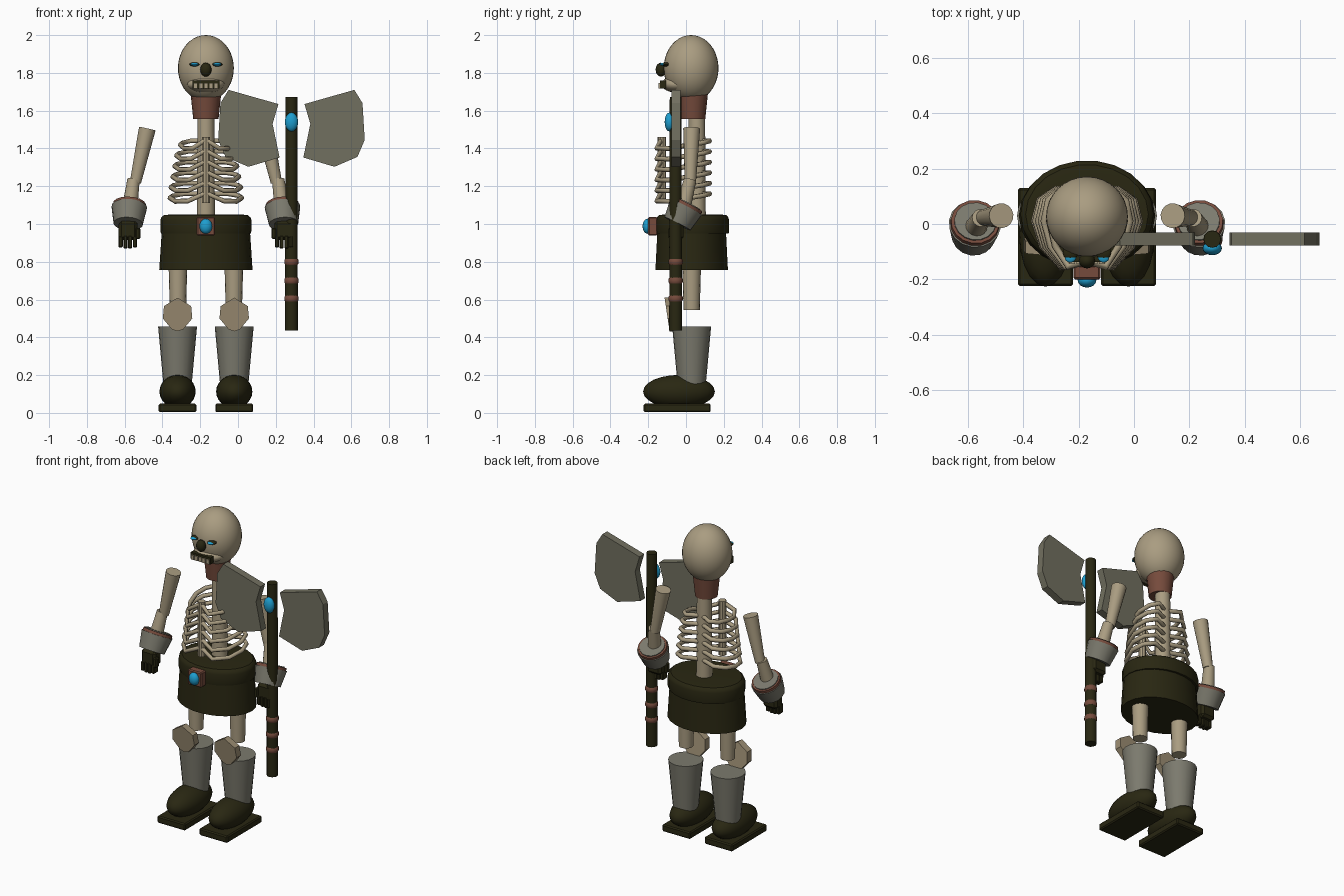
import bpy, bmesh, math
from mathutils import Vector, Matrix

if "Cube" in bpy.data.objects:
    bpy.data.objects.remove(bpy.data.objects["Cube"])

CX = -0.17  # body centre line


def mat(name, rgb):
    m = bpy.data.materials.new(name)
    m.diffuse_color = (*rgb, 1)
    m.use_nodes = True
    m.node_tree.nodes["Principled BSDF"].inputs["Base Color"].default_value = m.diffuse_color
    return m


BONE = mat("bone", (0.40, 0.335, 0.22))
KNEE = mat("worn bone", (0.34, 0.275, 0.175))
IRON = mat("iron", (0.20, 0.195, 0.155))
BLADE = mat("dull steel", (0.165, 0.16, 0.115))
DARK = mat("dark leather", (0.022, 0.02, 0.006))
BROWN = mat("brown leather", (0.18, 0.07, 0.045))
BLUE = mat("blue gem", (0.013, 0.34, 0.62))


def finish(name, bm, material, smooth=True):
    bmesh.ops.recalc_face_normals(bm, faces=bm.faces)
    me = bpy.data.meshes.new(name)
    bm.to_mesh(me)
    bm.free()
    ob = bpy.data.objects.new(name, me)
    bpy.context.collection.objects.link(ob)
    me.materials.append(material)
    if smooth:
        bpy.ops.object.select_all(action='DESELECT')
        bpy.context.view_layer.objects.active = ob
        ob.select_set(True)
        bpy.ops.object.shade_smooth_by_angle(angle=math.radians(35))
    return ob


def cone(name, p1, p2, r1, r2, material, sides=16):
    a, b = Vector(p1), Vector(p2)
    d = b - a
    m = Matrix.Translation((a + b) / 2) @ d.to_track_quat('Z', 'Y').to_matrix().to_4x4()
    bm = bmesh.new()
    bmesh.ops.create_cone(bm, cap_ends=True, segments=sides, radius1=r1, radius2=r2,
                          depth=d.length, matrix=m)
    return finish(name, bm, material)


def ball(name, c, r, material, u=24, v=16):
    bm = bmesh.new()
    bmesh.ops.create_uvsphere(bm, u_segments=u, v_segments=v, radius=1,
                              matrix=Matrix.Translation(c) @ Matrix.Diagonal((*r, 1)))
    return finish(name, bm, material)


def box(name, c, size, material, bevel=0.0):
    bm = bmesh.new()
    bmesh.ops.create_cube(bm, size=1, matrix=Matrix.Translation(c) @ Matrix.Diagonal((*size, 1)))
    if bevel:
        bmesh.ops.bevel(bm, geom=bm.edges[:], offset=bevel, segments=1, affect='EDGES')
    return finish(name, bm, material, False)


def plate(name, pts, y0, y1, material, lean=0.0, z_ref=0.0):
    """Extruded outline in the xz plane, optionally leaning in y with height."""
    bm = bmesh.new()
    rings = [[bm.verts.new((x, y + lean * (z - z_ref), z)) for x, z in pts] for y in (y0, y1)]
    bm.faces.new(rings[0])
    bm.faces.new(rings[1])
    n = len(pts)
    for i in range(n):
        j = (i + 1) % n
        bm.faces.new((rings[0][i], rings[0][j], rings[1][j], rings[1][i]))
    return finish(name, bm, material, False)


def lathe(name, c, profile, ry, material, sides=22):
    """Elliptical stack of rings, profile of (radius, z), ry is the y squash."""
    bm = bmesh.new()
    rings = []
    for r, z in profile:
        rings.append([bm.verts.new((c[0] + r * math.cos(t), c[1] + r * ry * math.sin(t), z))
                      for t in (2 * math.pi * i / sides for i in range(sides))])
    for a, b in zip(rings, rings[1:]):
        for i in range(sides):
            j = (i + 1) % sides
            bm.faces.new((a[i], a[j], b[j], b[i]))
    bm.faces.new(rings[0])
    bm.faces.new(rings[-1])
    return finish(name, bm, material)


def tubes(name, paths, radius, material):
    cu = bpy.data.curves.new(name, 'CURVE')
    cu.dimensions = '3D'
    cu.bevel_depth = radius
    cu.bevel_resolution = 1
    cu.use_fill_caps = True
    for path in paths:
        sp = cu.splines.new('POLY')
        sp.points.add(len(path) - 1)
        for p, co in zip(sp.points, path):
            p.co = (*co, 1)
    cu.materials.append(material)
    ob = bpy.data.objects.new(name, cu)
    bpy.context.collection.objects.link(ob)
    bpy.ops.object.select_all(action='DESELECT')
    bpy.context.view_layer.objects.active = ob
    ob.select_set(True)
    bpy.ops.object.convert(target='MESH')
    return ob


# Head and face
ball("skull", (CX, 0.027, 1.825), (0.148, 0.145, 0.175), BONE, 32, 20)
ball("jaw", (CX, -0.045, 1.74), (0.10, 0.085, 0.045), BONE)
ball("nose_hole", (CX, -0.133, 1.817), (0.03, 0.028, 0.037), DARK, 12, 8)
box("mouth", (CX, -0.122, 1.738), (0.142, 0.03, 0.042), DARK)
for i in range(5):
    box("tooth", (CX + (i - 2) * 0.027, -0.132, 1.732), (0.021, 0.026, 0.028), BONE)
for s in (1, -1):
    ball("eye_socket", (CX + s * 0.06, -0.105, 1.845), (0.028, 0.025, 0.011), DARK, 12, 8)
    ball("eye", (CX + s * 0.06, -0.12, 1.845), (0.021, 0.02, 0.008), BLUE, 12, 8)

# Neck, spine and rib cage
cone("neck_wrap", (CX, 0.035, 1.555), (CX, 0.035, 1.70), 0.067, 0.082, BROWN)
cone("spine", (CX, 0.057, 1.0), (CX, 0.057, 1.60), 0.048, 0.044, BONE)
cone("sternum", (CX, -0.128, 1.11), (CX, -0.128, 1.46), 0.023, 0.023, BONE, 10)
ribs = []
for i in range(6):
    z = 1.43 - 0.056 * i
    w = (0.135, 0.155, 0.165, 0.175, 0.185, 0.19)[i]
    for s in (1, -1):
        ribs.append([(CX + s * x, y, z + dz) for x, y, dz in (
            (0.02, 0.09, 0.01), (0.6 * w, 0.125, 0.01), (0.9 * w, 0.085, 0.0), (w, 0.01, -0.012),
            (0.85 * w, -0.08, -0.03), (0.5 * w, -0.155, -0.028), (0.01, -0.135, 0.01))])
tubes("ribs", ribs, 0.0135, BONE)

# Belt, skirt and buckle
lathe("skirt", (CX, 0.03), [(0.247, 0.757), (0.234, 0.955)], 0.785, DARK)
lathe("belt", (CX, 0.035), [(0.238, 0.95), (0.241, 0.965), (0.241, 1.02), (0.236, 1.035),
                            (0.222, 1.047), (0.19, 1.05)], 0.81, DARK)
box("buckle", (CX, -0.175, 0.988), (0.097, 0.05, 0.097), BROWN, 0.006)
ball("buckle_gem", (CX, -0.203, 0.988), (0.034, 0.027, 0.04), BLUE, 16, 10)

for s in (1, -1):
    def P(x, y, z):
        return (CX + s * x, y, z)

    # Leg
    cone("thigh", P(0.148, 0.03, 0.545), P(0.148, 0.03, 0.80), 0.043, 0.05, BONE)
    knee = [(0, 0.61), (0.072, 0.565), (0.078, 0.50), (0.03, 0.442), (0, 0.432),
            (-0.03, 0.442), (-0.078, 0.50), (-0.072, 0.565)]
    plate("knee_guard", [(CX + s * 0.15 + x, z) for x, z in knee], -0.10, -0.055, KNEE, -0.15, 0.52)
    cone("shin_guard", P(0.15, 0.03, 0.13), P(0.15, 0.03, 0.457), 0.073, 0.103, IRON, 20)
    ball("boot", P(0.15, -0.037, 0.113), (0.096, 0.19, 0.088), DARK, 20, 12)
    box("sole", P(0.15, -0.047, 0.026), (0.2, 0.355, 0.045), DARK, 0.007)

    # Arm
    cone("upper_arm", P(0.373, 0.023, 1.22), P(0.31, 0.03, 1.505), 0.03, 0.045, BONE)
    cone("forearm", P(0.403, -0.015, 1.09), P(0.383, 0.022, 1.235), 0.041, 0.033, BONE)
    c, d = Vector(P(0.408, -0.02, 1.05)), Vector((s * 0.06, -0.45, -0.88)).normalized()
    cone("bracer", c + d * 0.055, c - d * 0.045, 0.078, 0.095, IRON)
    cone("bracer_band", c - d * 0.04, c - d * 0.062, 0.09, 0.088, BROWN)
    cone("bracer_top", c - d * 0.05, c - d * 0.067, 0.078, 0.076, IRON)

    # Hand
    box("palm", P(0.412, -0.05, 0.965), (0.10, 0.075, 0.10), DARK, 0.015)
    for i in range(4):
        box("finger", P(0.376 + 0.025 * i, -0.067, 0.905), (0.022, 0.045, 0.06 if i in (0, 3) else 0.07),
            DARK, 0.005)
    box("thumb", P(0.36, -0.075, 0.95), (0.025, 0.035, 0.06), DARK, 0.006)

# Double axe
AX, AY = 0.283, -0.055
cone("axe_handle", (AX, AY, 0.435), (AX, AY, 1.672), 0.034, 0.031, DARK, 12)
for z in (0.605, 0.70, 0.80):
    lathe("grip_ring", (AX, AY), [(0.033, z - 0.016), (0.038, z - 0.008), (0.038, z + 0.008),
                                  (0.033, z + 0.016)], 1, BROWN, 16)
ball("axe_gem", (AX, -0.088, 1.54), (0.035, 0.025, 0.05), BLUE, 16, 10)
outline = [(0.069, 1.635), (0.333, 1.71), (0.376, 1.64), (0.388, 1.445), (0.349, 1.355),
           (0.228, 1.303), (0.063, 1.352), (0.10, 1.53)]
for s in (1, -1):
    plate("axe_blade", [(AX + s * x, z) for x, z in outline], -0.078, -0.03, BLADE)
